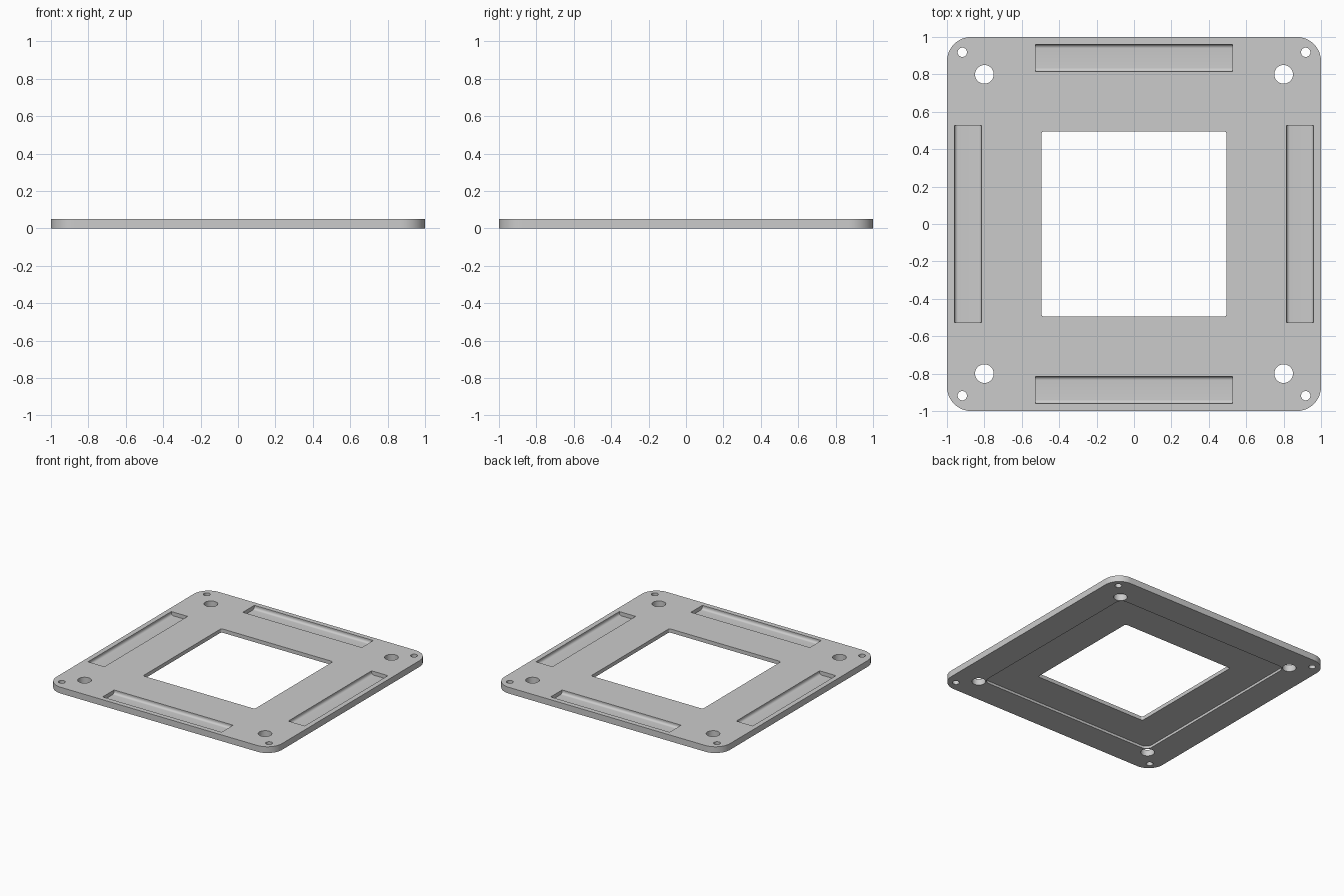
import bpy
import bmesh
import math
from mathutils import Matrix, Vector

if "Cube" in bpy.data.objects:
    bpy.data.objects.remove(bpy.data.objects["Cube"])

THICK = 0.05

grey = bpy.data.materials.new("plain grey")
grey.use_nodes = True
colour = (0.6, 0.6, 0.6, 1)
grey.diffuse_color = colour
grey.node_tree.nodes["Principled BSDF"].inputs["Base Color"].default_value = colour


def rounded_rect(hx, hy, radii, steps=8):
    """Counter-clockwise outline; one radius per corner from the upper right."""
    points = []
    for i, (sx, sy) in enumerate([(1, 1), (-1, 1), (-1, -1), (1, -1)]):
        r = radii[i]
        if r == 0:
            points.append((sx * hx, sy * hy))
            continue
        for k in range(steps + 1):
            a = math.pi / 2 * (i + k / steps)
            points.append((sx * (hx - r) + r * math.cos(a),
                           sy * (hy - r) + r * math.sin(a)))
    return points


def circle(r, sides=32):
    return [(r * math.cos(2 * math.pi * k / sides),
             r * math.sin(2 * math.pi * k / sides)) for k in range(sides)]


def prism(name, outline, low, high, matrix=Matrix()):
    """Extrude an outline along its local z and place it."""
    bm = bmesh.new()
    face = bm.faces.new([bm.verts.new((x, y, low)) for x, y in outline])
    top = bmesh.ops.extrude_face_region(bm, geom=[face])["geom"]
    moved = [v for v in top if isinstance(v, bmesh.types.BMVert)]
    bmesh.ops.translate(bm, verts=moved, vec=(0, 0, high - low))
    bmesh.ops.recalc_face_normals(bm, faces=bm.faces)
    bm.transform(matrix)
    mesh = bpy.data.meshes.new(name)
    bm.to_mesh(mesh)
    bm.free()
    mesh.materials.append(grey)
    obj = bpy.data.objects.new(name, mesh)
    bpy.context.collection.objects.link(obj)
    return obj


# Main plate with rounded corners
plate = prism("mounting_plate", rounded_rect(1, 1, [0.13] * 4, 16), 0, THICK)

# Square window and shallow square recess underneath
cutters = [
    prism("window_cutter", rounded_rect(0.495, 0.495, [0.015] * 4), -0.1, 0.2),
    prism("recess_cutter", rounded_rect(0.775, 0.775, [0.05] * 4), -0.1, 0.02),
]

# Large and small screw holes in every corner
for sx in (-1, 1):
    for sy in (-1, 1):
        for label, pos, r in (("large", 0.8, 0.05), ("small", 0.918, 0.025)):
            place = Matrix.Translation((sx * pos, sy * pos, 0))
            cutters.append(prism(label + "_hole_cutter", circle(r), -0.1, 0.2, place))

# Long pockets on top with filleted floors, one along each side
section = rounded_rect(0.0725, 0.05, [0, 0, 0.02, 0.02])
for i in range(4):
    place = (Matrix.Rotation(i * math.pi / 2, 4, "Z")
             @ Matrix.Translation((0, 0.8875, THICK + 0.02))
             @ Matrix.Rotation(math.pi / 2, 4, "Z")
             @ Matrix.Rotation(math.pi / 2, 4, "X"))
    cutters.append(prism("pocket_cutter", section, -0.527, 0.527, place))

for cutter in cutters:
    cutter.hide_render = True
    mod = plate.modifiers.new(cutter.name, "BOOLEAN")
    mod.operation = "DIFFERENCE"
    mod.solver = "EXACT"
    mod.object = cutter

# Bake the cuts and drop the cutters
bpy.context.view_layer.update()
graph = bpy.context.evaluated_depsgraph_get()
baked = bpy.data.meshes.new_from_object(plate.evaluated_get(graph))
plate.modifiers.clear()
plate.data = baked
for cutter in cutters:
    bpy.data.objects.remove(cutter)

# Smooth the fillets and holes, keep the edges crisp
bpy.ops.object.select_all(action="DESELECT")
plate.select_set(True)
bpy.context.view_layer.objects.active = plate
bpy.ops.object.shade_smooth_by_angle(angle=math.radians(30))
